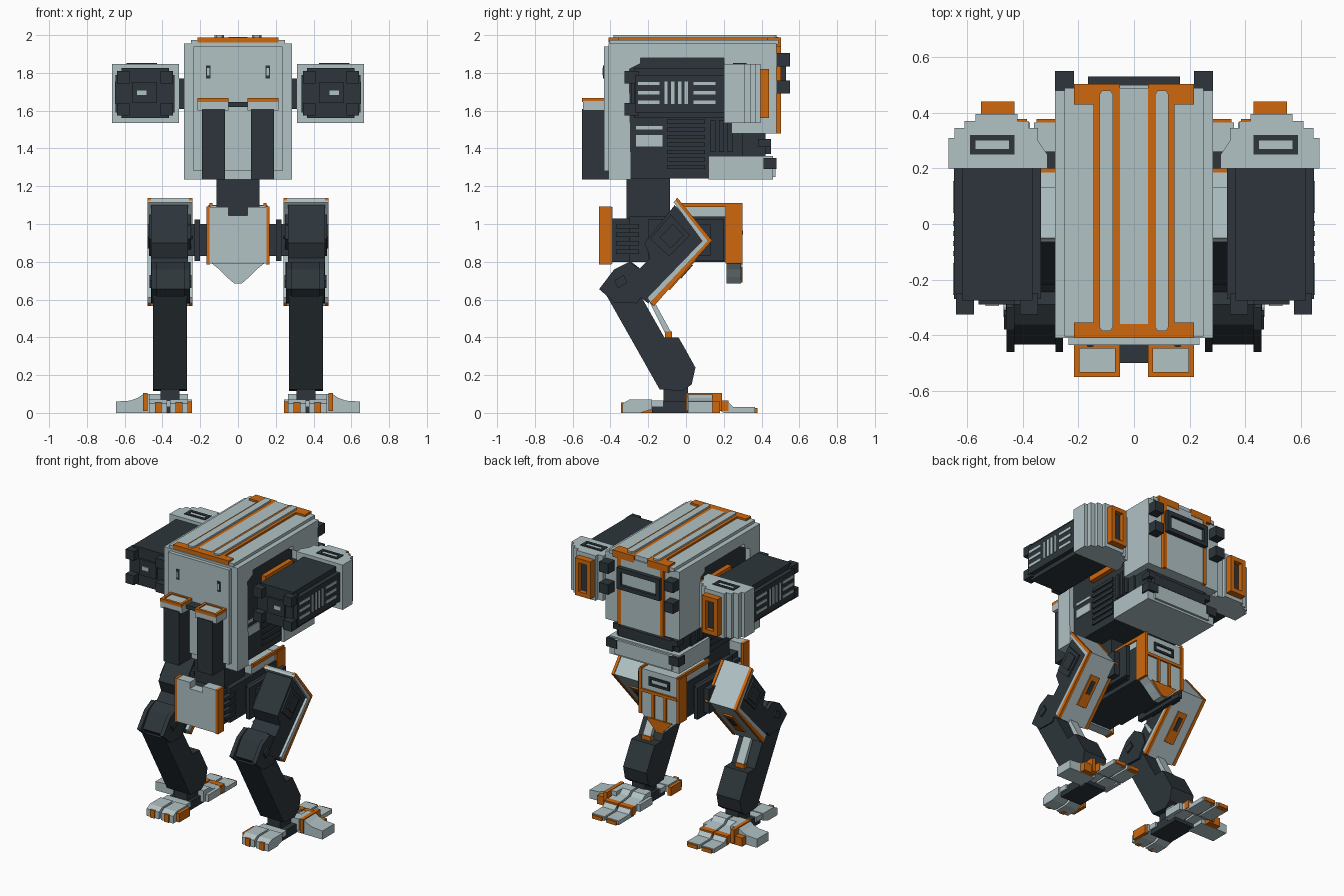
import bpy, bmesh
from mathutils import Vector


def material(name, rgb):
    m = bpy.data.materials.new(name)
    m.diffuse_color = (*rgb, 1)
    return m


LIGHT = material("pale grey", (0.44, 0.54, 0.56))
DARK = material("dark slate", (0.026, 0.036, 0.043))
ORANGE = material("orange", (0.62, 0.14, 0.004))


def prism(name, axis, pts, a, b, mat, mirror=False):
    """Extrude a 2D outline along an axis from a to b, optionally mirrored in x."""
    place = {'x': lambda p, t: (t, p[0], p[1]),
             'y': lambda p, t: (p[0], t, p[1]),
             'z': lambda p, t: (p[0], p[1], t)}[axis]
    bm = bmesh.new()
    face = bm.faces.new([bm.verts.new(place(p, a)) for p in pts])
    ext = bmesh.ops.extrude_face_region(bm, geom=[face], use_keep_orig=True)
    move = Vector(place((0, 0), b - a))
    verts = [g for g in ext["geom"] if isinstance(g, bmesh.types.BMVert)]
    bmesh.ops.translate(bm, vec=move, verts=verts)
    bmesh.ops.recalc_face_normals(bm, faces=bm.faces[:])
    mesh = bpy.data.meshes.new(name)
    bm.to_mesh(mesh)
    bm.free()
    mesh.materials.append(mat)
    ob = bpy.data.objects.new(name, mesh)
    bpy.context.collection.objects.link(ob)
    if mirror:
        mod = ob.modifiers.new("mirror", 'MIRROR')
        mod.use_mirror_merge = False
    return ob


def box(name, x, y, z, mat, mirror=False):
    pts = [(x[0], y[0]), (x[1], y[0]), (x[1], y[1]), (x[0], y[1])]
    return prism(name, 'z', pts, z[0], z[1], mat, mirror)


def frame(name, axis, u, v, w, a, b, mat, mirror=False):
    """Rectangular ring of bar width w lying across the given axis."""
    for k, (p, q) in enumerate([((u[0], u[0] + w), v), ((u[1] - w, u[1]), v),
                                ((u[0] + w, u[1] - w), (v[0], v[0] + w)),
                                ((u[0] + w, u[1] - w), (v[1] - w, v[1]))]):
        pts = [(p[0], q[0]), (p[1], q[0]), (p[1], q[1]), (p[0], q[1])]
        prism(f"{name}_{k}", axis, pts, a, b, mat, mirror)


# Body: pale shell open at the sides around a dark core
shell = [(-0.41, 1.235), (-0.41, 1.955), (0.48, 1.955), (0.48, 1.48), (0.24, 1.48), (0.24, 1.83),
         (0.2, 1.85), (0.2, 1.88), (-0.24, 1.88), (-0.24, 1.85), (-0.3, 1.82), (-0.29, 1.235)]
prism("body_shell", 'x', shell, -0.285, 0.285, LIGHT)
box("body_core", (-0.25, 0.25), (-0.3, 0.3), (1.24, 1.9), DARK)
box("rear_core", (-0.24, 0.24), (0.2, 0.42), (1.34, 1.5), DARK)
box("rear_core_ledge", (-0.21, 0.21), (0.3, 0.45), (1.37, 1.44), DARK)
box("lower_rear_block", (-0.27, 0.27), (0.12, 0.46), (1.235, 1.36), LIGHT)
box("lower_rear_lip", (-0.22, 0.22), (0.46, 0.475), (1.25, 1.35), LIGHT)
box("rear_corner_block", (0.2, 0.28), (0.41, 0.48), (1.29, 1.35), DARK, True)
box("rear_corner_latch", (0.2, 0.25), (0.38, 0.45), (1.41, 1.45), DARK, True)
box("front_panel", (-0.235, 0.235), (-0.435, -0.405), (1.28, 1.94), LIGHT)
box("front_slot", (0.145, 0.17), (-0.44, -0.43), (1.77, 1.84), DARK, True)
box("front_slot_inner", (0.152, 0.163), (-0.443, -0.435), (1.785, 1.825), LIGHT, True)

# Side windows and louvres on the core
for k, (z0, z1) in enumerate([(1.50, 1.52), (1.41, 1.47)]):
    box(f"core_window_{k}", (0.24, 0.257), (-0.265, -0.125), (z0, z1), LIGHT, True)
for k in range(7):
    z = 1.29 + k * 0.04
    box(f"core_louvre_{k}", (0.24, 0.262), (-0.1, 0.1), (z, z + 0.022), DARK, True)
for k in range(3):
    y = 0.13 + k * 0.045
    box(f"core_rib_{k}", (0.24, 0.262), (y, y + 0.025), (1.38, 1.55), DARK, True)

# Roof with long stripes and end bars
box("roof", (-0.25, 0.25), (-0.405, 0.49), (1.95, 1.975), LIGHT)
box("roof_centre", (-0.05, 0.05), (-0.36, 0.49), (1.97, 1.99), LIGHT)
box("roof_front_bar", (-0.215, 0.215), (-0.41, -0.355), (1.96, 1.988), ORANGE)
box("roof_rear_bar", (0.05, 0.215), (0.43, 0.503), (1.94, 1.988), ORANGE, True)
box("roof_stripe", (0.048, 0.146), (-0.36, 0.44), (1.97, 1.988), ORANGE, True)
strip = [(0.075, -0.37), (0.085, -0.385), (0.115, -0.385), (0.125, -0.37),
         (0.125, 0.465), (0.115, 0.48), (0.085, 0.48), (0.075, 0.465)]
prism("roof_rail", 'z', strip, 1.97, 2.0, LIGHT, True)

# Back panel, window and lamp blocks
box("back_panel", (-0.15, 0.15), (0.47, 0.5), (1.48, 1.96), LIGHT)
box("back_stripe", (0.15, 0.175), (0.47, 0.503), (1.48, 1.96), ORANGE, True)
frame("back_window_frame", 'y', (-0.165, 0.165), (1.74, 1.89), 0.03, 0.48, 0.53, DARK)
box("back_window", (-0.14, 0.14), (0.48, 0.51), (1.76, 1.87), LIGHT)
for k, z in enumerate((1.69, 1.835)):
    box(f"back_lamp_{k}", (0.215, 0.285), (0.47, 0.55), (z, z + 0.07), DARK, True)

# Front twin boxes with caps
box("front_tube", (0.07, 0.19), (-0.55, -0.41), (1.235, 1.61), DARK, True)
box("front_cap", (0.05, 0.215), (-0.545, -0.41), (1.6, 1.65), LIGHT, True)
frame("front_cap_rim", 'z', (0.05, 0.215), (-0.55, -0.43), 0.018, 1.645, 1.667, ORANGE, True)
box("front_cap_top", (0.065, 0.2), (-0.535, -0.44), (1.645, 1.66), LIGHT, True)
box("front_link", (-0.06, 0.06), (-0.5, -0.43), (1.62, 1.645), DARK)

# Arms: shoulder pod, gun box, prongs and vents
pod = [(0.312, 0.2), (0.668, 0.2), (0.668, 0.31), (0.645, 0.31), (0.645, 0.345), (0.61, 0.345), (0.61, 0.37),
       (0.57, 0.37), (0.57, 0.395), (0.42, 0.395), (0.42, 0.37), (0.38, 0.37), (0.38, 0.345), (0.345, 0.345),
       (0.345, 0.3), (0.312, 0.25)]
prism("shoulder_pod", 'z', pod, 1.535, 1.848, LIGHT, True)
frame("pod_top_vent", 'z', (0.43, 0.59), (0.25, 0.32), 0.02, 1.84, 1.853, DARK, True)
frame("pod_rear_frame", 'y', (0.43, 0.55), (1.56, 1.82), 0.03, 0.38, 0.44, ORANGE, True)
box("pod_rear_inset", (0.455, 0.525), (0.38, 0.41), (1.58, 1.8), DARK, True)
box("arm_connector", (0.24, 0.36), (0.2, 0.26), (1.61, 1.77), DARK, True)
box("arm_mount", (0.24, 0.283), (-0.1, 0.2), (1.6, 1.78), ORANGE, True)
box("arm_box", (0.335, 0.648), (-0.27, 0.21), (1.59, 1.79), DARK, True)
box("arm_box_tall", (0.365, 0.618), (-0.275, 0.21), (1.56, 1.825), DARK, True)
for k, (x, z) in enumerate([(0.345, 1.575), (0.575, 1.575), (0.345, 1.745), (0.575, 1.745)]):
    box(f"arm_prong_{k}", (x, x + 0.065), (-0.325, -0.25), (z, z + 0.065), DARK, True)
box("arm_muzzle", (0.43, 0.56), (-0.29, -0.26), (1.64, 1.75), DARK, True)
box("muzzle_slot", (0.485, 0.535), (-0.295, -0.28), (1.682, 1.708), LIGHT, True)
for k in range(3):
    z = 1.635 + k * 0.05
    for n, y in enumerate((-0.255, 0.04)):
        box(f"arm_vent_{n}_{k}", (0.64, 0.652), (y, y + 0.115), (z, z + 0.018), LIGHT, True)
for k in range(4):
    y = -0.115 + k * 0.036
    box(f"arm_bar_{k}", (0.64, 0.652), (y, y + 0.018), (1.635, 1.755), LIGHT, True)

# Neck, pelvis and plates
box("neck", (-0.115, 0.115), (-0.315, -0.085), (1.0, 1.25), DARK)
box("pelvis", (-0.15, 0.15), (-0.3, 0.21), (0.8, 1.04), DARK)
box("pelvis_front", (-0.13, 0.13), (-0.4, -0.22), (0.8, 1.03), DARK)
box("hip_axle", (0.14, 0.27), (-0.13, 0.13), (0.83, 1.0), DARK, True)
box("hip_axle_flange", (0.2, 0.23), (-0.2, 0.2), (0.805, 1.025), DARK, True)
for k in range(4):
    z = 0.84 + k * 0.045
    box(f"pelvis_louvre_{k}", (0.12, 0.16), (-0.37, -0.25), (z, z + 0.025), DARK, True)
plate = [(-0.15, 0.79), (0.15, 0.79), (0.15, 1.09), (0.05, 1.09), (0.05, 1.045),
         (-0.05, 1.045), (-0.05, 1.09), (-0.15, 1.09)]
prism("pelvis_front_plate", 'y', plate, -0.46, -0.39, LIGHT)
box("front_plate_edge", (0.148, 0.168), (-0.46, -0.395), (0.785, 1.092), ORANGE, True)
box("pelvis_top_plate", (-0.14, 0.14), (-0.05, 0.29), (1.02, 1.098), LIGHT)
box("pelvis_top_edge", (0.135, 0.15), (-0.05, 0.3), (1.09, 1.112), ORANGE, True)
tail = [(-0.15, 1.1), (-0.15, 0.8), (-0.1, 0.76), (-0.06, 0.72), (-0.02, 0.685),
        (0.02, 0.685), (0.06, 0.72), (0.1, 0.76), (0.15, 0.8), (0.15, 1.1)]
prism("tail_plate", 'y', tail, 0.215, 0.29, LIGHT)
box("tail_edge", (0.135, 0.155), (0.21, 0.3), (0.79, 1.1), ORANGE, True)
box("tail_stripe", (0.035, 0.055), (0.28, 0.3), (0.78, 0.96), ORANGE, True)
box("tail_cross_stripe", (-0.14, 0.14), (0.28, 0.302), (0.945, 0.965), ORANGE)
prism("tail_tip", 'y', [(-0.1, 0.775), (-0.02, 0.69), (0.02, 0.69), (0.1, 0.775)], 0.28, 0.3, ORANGE)
frame("tail_vent", 'y', (-0.08, 0.08), (1.0, 1.06), 0.015, 0.28, 0.3, DARK)

# Thigh, knee and shin
thigh = [(-0.06, 1.1), (0.1, 0.92), (-0.2, 0.58), (-0.33, 0.68), (-0.19, 0.82), (-0.22, 0.9)]
prism("thigh", 'x', thigh, 0.265, 0.46, DARK, True)
prism("thigh_cover", 'x', [(-0.08, 1.05), (0.02, 0.94), (-0.09, 0.83), (-0.19, 0.92)], 0.25, 0.472, DARK, True)
prism("thigh_boss", 'x', [(-0.07, 1.0), (-0.01, 0.94), (-0.08, 0.87), (-0.14, 0.93)], 0.24, 0.48, DARK, True)
knee = [(-0.46, 0.655), (-0.38, 0.76), (-0.3, 0.8), (-0.22, 0.745), (-0.2, 0.67), (-0.26, 0.58), (-0.38, 0.585)]
prism("knee", 'x', [(y * 0.9 - 0.02, z) for y, z in knee], 0.28, 0.435, DARK, True)
for k, x in enumerate((0.255, 0.43)):
    prism(f"knee_cheek_{k}", 'x', knee, x, x + 0.028, DARK, True)
prism("knee_bolt", 'x', [(-0.38, 0.7), (-0.33, 0.73), (-0.31, 0.69), (-0.36, 0.66)], 0.245, 0.468, DARK, True)
shin = [(-0.42, 0.62), (-0.24, 0.62), (-0.115, 0.4), (-0.04, 0.4), (0.0, 0.33), (0.05, 0.24),
        (0.03, 0.15), (-0.02, 0.115), (-0.14, 0.125)]
prism("shin", 'x', shin, 0.27, 0.45, DARK, True)
prism("shin_piston", 'x', [(-0.21, 0.62), (-0.185, 0.62), (-0.075, 0.42), (-0.1, 0.4)], 0.33, 0.39, LIGHT, True)
box("piston_collar", (0.325, 0.395), (-0.11, -0.075), (0.4, 0.43), ORANGE, True)
prism("thigh_tendon", 'x', [(-0.2, 0.8), (-0.18, 0.8), (-0.12, 0.72), (-0.15, 0.71)], 0.25, 0.29, LIGHT, True)

# Thigh armour: bent pale plate with orange rims
inner = [(-0.065, 1.115), (0.085, 0.91), (-0.205, 0.61)]
mid = [(-0.055, 1.125), (0.115, 0.91), (-0.19, 0.585)]
outer = [(-0.045, 1.138), (0.138, 0.912), (-0.17, 0.565)]
prism("thigh_armour", 'x', inner + mid[::-1], 0.242, 0.478, LIGHT, True)
prism("thigh_armour_skin", 'x', mid + [(y - 0.006, z) for y, z in outer][::-1], 0.26, 0.46, LIGHT, True)
for k, x in enumerate((0.24, 0.46)):
    prism(f"thigh_armour_rim_{k}", 'x', mid + outer[::-1], x, x + 0.02, ORANGE, True)
prism("thigh_armour_badge", 'x', [(0.04, 0.82), (0.055, 0.81), (-0.085, 0.65), (-0.1, 0.66)],
      0.325, 0.395, ORANGE, True)
prism("thigh_armour_slot", 'x', [(0.02, 0.79), (0.037, 0.782), (-0.025, 0.712), (-0.04, 0.725)],
      0.345, 0.375, DARK, True)

# Feet: ankle, sole and splayed toes with orange trim
box("ankle", (0.31, 0.41), (-0.12, 0.01), (0.03, 0.16), DARK, True)
box("foot_sole", (0.29, 0.45), (-0.18, 0.06), (0.0, 0.06), DARK, True)
front = [(-0.335, 0.0), (-0.335, 0.05), (-0.3, 0.07), (-0.18, 0.07), (-0.18, 0.02), (-0.24, 0.0)]
rear = [(0.0, 0.02), (0.0, 0.1), (0.07, 0.1), (0.1, 0.075), (0.22, 0.06), (0.25, 0.03),
        (0.365, 0.03), (0.365, 0.0), (0.2, 0.0), (0.15, 0.03)]
for k, x in enumerate((0.265, 0.375)):
    prism(f"front_toe_{k}", 'x', front, x, x + 0.095, LIGHT, True)
    box(f"front_toe_tip_{k}", (x + 0.03, x + 0.065), (-0.344, -0.3), (0.0, 0.055), ORANGE, True)
    prism(f"rear_toe_{k}", 'x', rear, x, x + 0.095, LIGHT, True)
    box(f"rear_toe_tip_{k}", (x + 0.01, x + 0.085), (0.34, 0.378), (0.0, 0.025), ORANGE, True)
    box(f"rear_toe_band_{k}", (x - 0.005, x + 0.1), (0.185, 0.225), (0.01, 0.066), ORANGE, True)
outer_toe = [(0.44, 0.0), (0.44, 0.1), (0.5, 0.1), (0.53, 0.08), (0.57, 0.065), (0.645, 0.06), (0.645, 0.0)]
prism("outer_toe", 'y', outer_toe, 0.01, 0.14, LIGHT, True)
box("outer_toe_band", (0.478, 0.503), (0.0, 0.19), (0.01, 0.104), ORANGE, True)
box("outer_toe_side", (0.47, 0.56), (0.135, 0.18), (0.0, 0.06), ORANGE, True)
box("inner_toe_trim", (0.243, 0.268), (-0.3, -0.18), (0.0, 0.06), ORANGE, True)
box("inner_foot_trim", (0.243, 0.268), (0.02, 0.16), (0.02, 0.07), LIGHT, True)
box("foot_bridge", (0.28, 0.46), (-0.2, -0.12), (0.03, 0.065), LIGHT, True)
